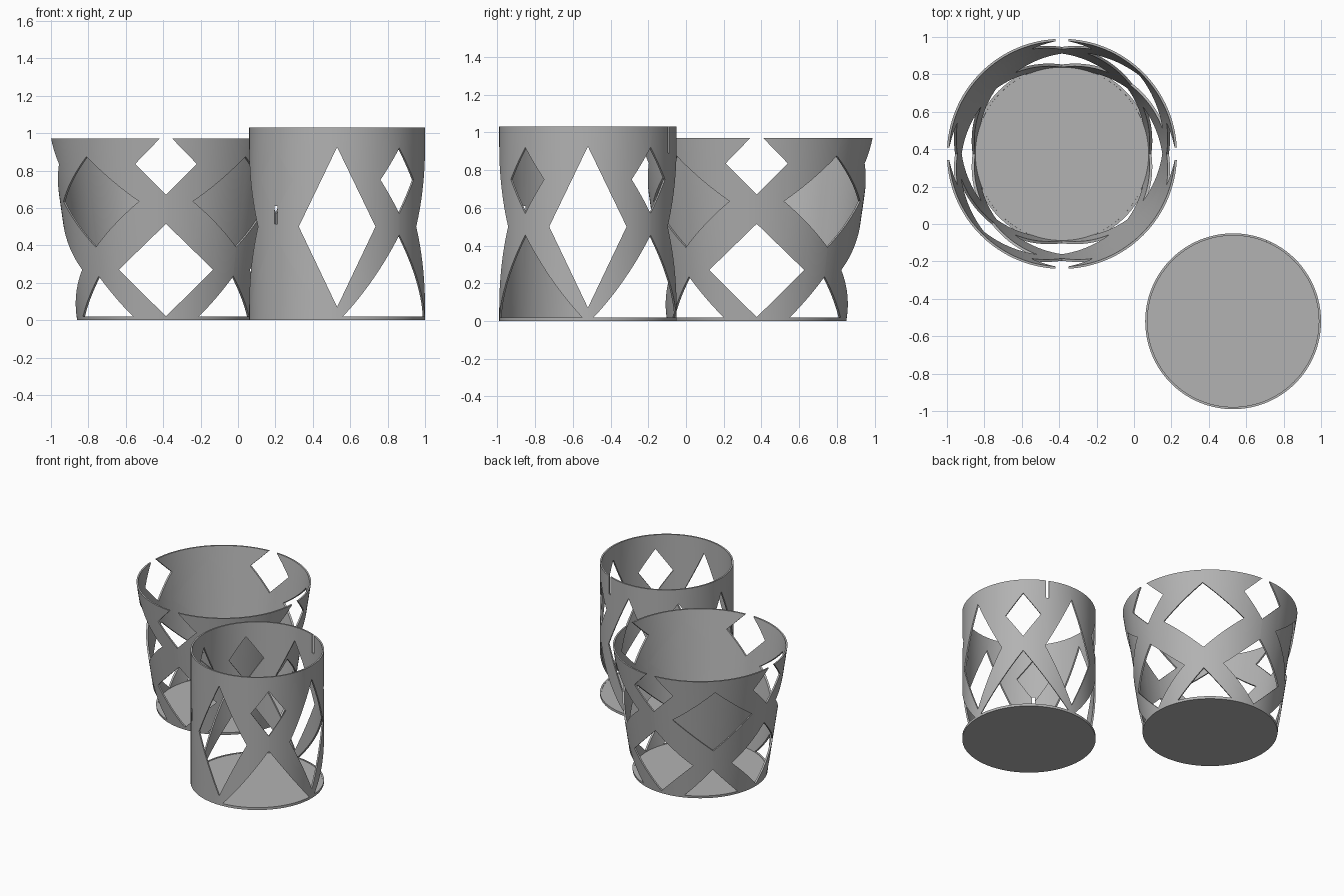
import bpy, bmesh, math
from mathutils import Matrix, Vector

if "Cube" in bpy.data.objects:
    bpy.data.objects.remove(bpy.data.objects["Cube"])

SEGMENTS = 128
WALL = 0.012
FLOOR = 0.016

grey = bpy.data.materials.new("plain_grey")
grey.diffuse_color = (0.45, 0.45, 0.45, 1)
grey.use_nodes = True
grey.node_tree.nodes["Principled BSDF"].inputs["Base Color"].default_value = grey.diffuse_color


def make_object(name, bm):
    bmesh.ops.recalc_face_normals(bm, faces=bm.faces)
    mesh = bpy.data.meshes.new(name)
    bm.to_mesh(mesh)
    bm.free()
    obj = bpy.data.objects.new(name, mesh)
    bpy.context.collection.objects.link(obj)
    return obj


def make_cup(name, r_bottom, r_top, height):
    """Closed thin-walled cup: rings joined from the underside to the inner floor."""
    bm = bmesh.new()
    profile = [(r_bottom, 0), (r_top, height),
               (r_top - WALL, height), (r_bottom - WALL, FLOOR)]
    rings = []
    for r, z in profile:
        rings.append([bm.verts.new((r * math.cos(2 * math.pi * i / SEGMENTS),
                                    r * math.sin(2 * math.pi * i / SEGMENTS), z))
                      for i in range(SEGMENTS)])
    for a, b in zip(rings, rings[1:]):
        for i in range(SEGMENTS):
            j = (i + 1) % SEGMENTS
            bm.faces.new((a[i], a[j], b[j], b[i]))
    bm.faces.new(rings[0])
    bm.faces.new(rings[-1])
    cup = make_object(name, bm)
    cup.data.materials.append(grey)
    return cup


def cut(cup, outline, angle, near, far):
    """Cut an upright outline (sideways, z) through the cup along a direction."""
    bm = bmesh.new()
    face = bm.faces.new([bm.verts.new((near, u, z)) for u, z in outline])
    ext = bmesh.ops.extrude_face_region(bm, geom=[face])
    bmesh.ops.translate(bm, vec=Vector((far - near, 0, 0)),
                        verts=[g for g in ext["geom"] if isinstance(g, bmesh.types.BMVert)])
    bmesh.ops.transform(bm, matrix=Matrix.Rotation(math.radians(angle), 4, 'Z'), verts=bm.verts)
    cutter = make_object("window_cutter", bm)
    cutter.hide_render = True
    mod = cup.modifiers.new("window", 'BOOLEAN')
    mod.operation = 'DIFFERENCE'
    mod.solver = 'EXACT'
    mod.object = cutter
    bpy.context.view_layer.objects.active = cup
    bpy.ops.object.modifier_apply(modifier=mod.name)
    bpy.data.objects.remove(cutter)


def diamond(half, low, mid, high):
    return [(0, low), (half, mid), (0, high), (-half, mid)]


def triangle(half, low, high):
    return [(-half, low), (half, low), (0, high)]


def slot(half, low, high):
    return [(-half, low), (half, low), (half, high), (-half, high)]


def finish(cup, x, y):
    cup.location = (x, y, 0)
    bpy.ops.object.select_all(action='DESELECT')
    cup.select_set(True)
    bpy.context.view_layer.objects.active = cup
    bpy.ops.object.shade_smooth_by_angle(angle=math.radians(30))


# Flared cup: lattice windows, with open notches in the rim
flared = make_cup("flared_lattice_cup", 0.475, 0.615, 0.97)
for angle in (0, 90):
    cut(flared, diamond(0.165, 0.67, 0.835, 1.005), angle, -1, 1)
    cut(flared, diamond(0.252, 0.02, 0.27, 0.515), angle, -1, 1)
for angle in (45, 135):
    cut(flared, diamond(0.285, 0.39, 0.635, 0.875), angle, -1, 1)
    cut(flared, triangle(0.19, 0.019, 0.235), angle, -1, 1)
finish(flared, -0.385, 0.375)

# Straight cup: tall diamonds, small diamonds above arched triangles
straight = make_cup("straight_lattice_cup", 0.47, 0.47, 1.03)
for angle in (0, 90):
    cut(straight, diamond(0.205, 0.07, 0.5, 0.925), angle, -1, 1)
for angle in (45, 135):
    cut(straight, diamond(0.125, 0.57, 0.75, 0.92), angle, -1, 1)
    cut(straight, triangle(0.31, 0.019, 0.455), angle, -1, 1)
# Narrow joining slots in the rim and below one small diamond
cut(straight, slot(0.011, 0.89, 1.1), 66, 0.3, 0.7)
cut(straight, slot(0.011, 0.515, 0.61), 226, 0.3, 0.7)
finish(straight, 0.53, -0.52)
